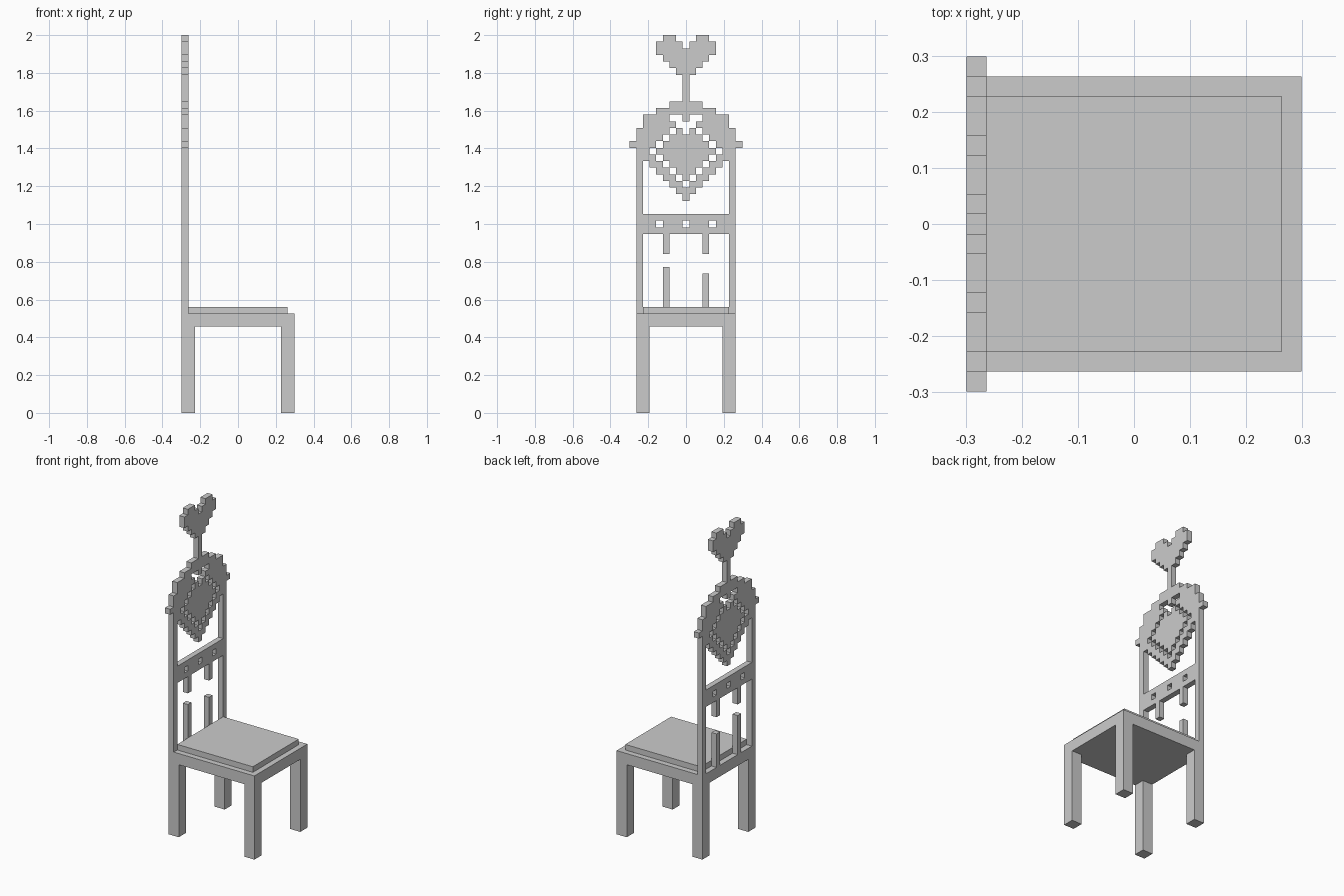
import bpy, bmesh

if "Cube" in bpy.data.objects:
    bpy.data.objects.remove(bpy.data.objects["Cube"])

U = 2 / 57  # one block of the model's grid


def make_object(name, bm):
    bmesh.ops.remove_doubles(bm, verts=bm.verts, dist=1e-5)
    bmesh.ops.recalc_face_normals(bm, faces=bm.faces)
    mesh = bpy.data.meshes.new(name)
    bm.to_mesh(mesh)
    bm.free()
    obj = bpy.data.objects.new(name, mesh)
    bpy.context.collection.objects.link(obj)
    return obj


def box(name, x, y, z):
    """Box from (low, high) ranges in grid units."""
    bm = bmesh.new()
    bmesh.ops.create_cube(bm, size=1)
    for v in bm.verts:
        v.co = [(a + (b - a) * (c + 0.5)) * U for (a, b), c in zip((x, y, z), v.co)]
    return make_object(name, bm)


def fretwork(name, cells):
    """One-block-thick upright panel made from a set of (column, row) cells."""
    bm = bmesh.new()
    x0, x1 = -8.5, -7.5

    def quad(*pts):
        bm.faces.new([bm.verts.new([c * U for c in p]) for p in pts])

    for c, r in sorted(cells):
        a, b, lo, hi = c - 0.5, c + 0.5, r, r + 1
        quad((x1, a, lo), (x1, b, lo), (x1, b, hi), (x1, a, hi))
        quad((x0, a, hi), (x0, b, hi), (x0, b, lo), (x0, a, lo))
        edges = {(c - 1, r): ((a, hi), (a, lo)), (c + 1, r): ((b, lo), (b, hi)),
                 (c, r - 1): ((a, lo), (b, lo)), (c, r + 1): ((b, hi), (a, hi))}
        for neighbour, (p, q) in edges.items():
            if neighbour not in cells:
                quad((x0, *p), (x0, *q), (x1, *q), (x1, *p))
    return make_object(name, bm)


def symmetric(bottom, half_widths, holes):
    """Cells of stacked centred rows, minus mirrored holes given per row."""
    return {(c, bottom + i) for i, w in enumerate(half_widths)
            for c in range(-w, w + 1) if abs(c) not in holes.get(bottom + i, ())}


# Seat and cushion
box("seat", (-8.5, 8.5), (-7.5, 7.5), (13, 15))
box("cushion", (-7.5, 7.5), (-6.5, 6.5), (15, 16))

# Four legs
for end, x in (("back", (-8.5, -6.5)), ("front", (6.5, 8.5))):
    for side, y in (("right", (-7.5, -5.5)), ("left", (5.5, 7.5))):
        box(f"{end}_leg_{side}", x, y, (0, 13))

# Backrest posts and broken slats
BACK = (-8.5, -7.5)
for side, s, slat_top in (("right", -1, 22), ("left", 1, 21)):
    box(f"back_post_{side}", BACK, (s * 7 - 0.5, s * 7 + 0.5), (15, 38))
    box(f"upper_slat_{side}", BACK, (s * 3 - 0.5, s * 3 + 0.5), (24, 27))
    box(f"lower_slat_{side}", BACK, (s * 3 - 0.5, s * 3 + 0.5), (15, slat_top))

# Pierced crossbar between the posts
fretwork("crossbar", symmetric(27, [6] * 3, {28: (0, 4)}))

# Crest with a pierced heart outline
fretwork("crest", symmetric(
    32, [0, 1, 2, 3, 4, 5, 7, 7, 8, 7, 7, 6, 6, 4, 2],
    {34: (0,), 35: (1,), 36: (2,), 37: (3,), 38: (4,), 39: (5,), 40: (4,),
     41: (3,), 42: (0, 2), 43: (0, 1), 44: (1, 2)}))

# Heart finial on its stem
fretwork("heart_finial", symmetric(
    47, [0, 0, 0, 0, 1, 2, 3, 4, 4, 3], {55: (0,), 56: (0, 1)}))
